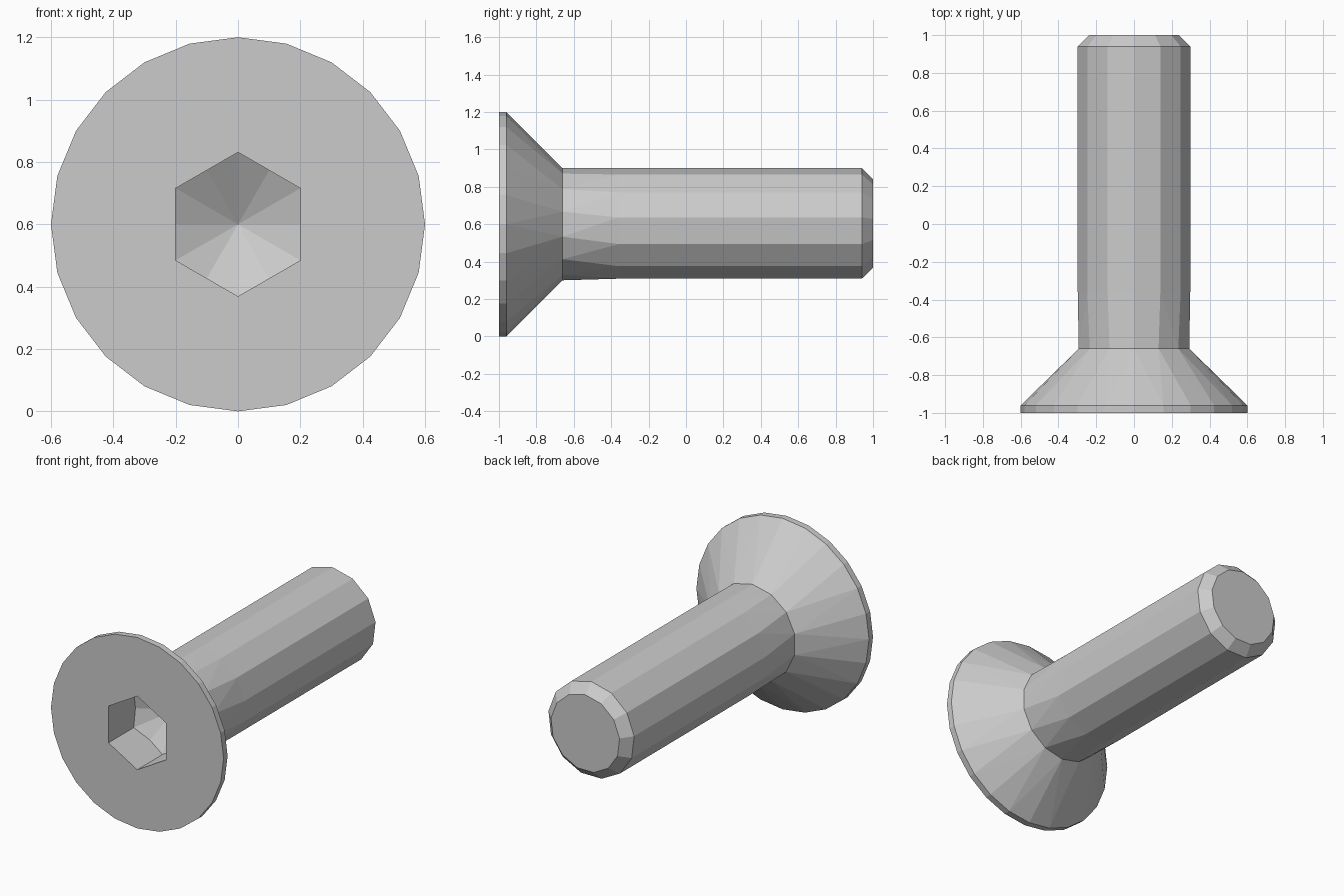
import bpy, bmesh
from math import sin, cos, pi

if "Cube" in bpy.data.objects:
    bpy.data.objects.remove(bpy.data.objects["Cube"])

bm = bmesh.new()
CZ = 0.6  # height of the screw axis


def ring(n, r, y):
    """Ring of n points about the y axis, first point at the top."""
    return [bm.verts.new((r * sin(2 * pi * i / n), y, CZ + r * cos(2 * pi * i / n)))
            for i in range(n)]


def skin(a, b):
    """Join two rings, which may have different point counts."""
    na, nb = len(a), len(b)
    if na == nb:
        for i in range(na):
            j = (i + 1) % na
            bm.faces.new((a[i], a[j], b[j], b[i]))
        return
    i = j = 0
    while i < na or j < nb:
        if j >= nb or (i < na and (i + 0.5) / na <= (j + 0.5) / nb):
            bm.faces.new((a[i % na], a[(i + 1) % na], b[j % nb]))
            i += 1
        else:
            bm.faces.new((a[i % na], b[(j + 1) % nb], b[j % nb]))
            j += 1


# Hex socket: conical floor, straight walls, mouth
HEX = 0.231
floor_ring = ring(12, HEX, -0.75)
for p in floor_ring[1::2]:  # middles of the flats
    p.co.x *= cos(pi / 6)
    p.co.z = CZ + (p.co.z - CZ) * cos(pi / 6)
    p.co.y += 0.018
apex = bm.verts.new((0, -0.617, CZ))
for i in range(12):
    bm.faces.new((apex, floor_ring[i], floor_ring[(i + 1) % 12]))

# Mouth, flat head face, countersunk cone, neck, shaft, end chamfer
rings = [floor_ring, ring(6, HEX, -1.0)]
for n, r, y in [(24, 0.6, -1.0), (24, 0.6, -0.96), (14, 0.3, -0.66),
                (13, 0.3, -0.36), (13, 0.3, 0.94), (13, 0.24, 1.0)]:
    rings.append(ring(n, r, y))
for a, b in zip(rings, rings[1:]):
    skin(a, b)
bm.faces.new(rings[-1])

bmesh.ops.recalc_face_normals(bm, faces=bm.faces[:])
mesh = bpy.data.meshes.new("countersunk_screw")
bm.to_mesh(mesh)
bm.free()
obj = bpy.data.objects.new("countersunk_screw", mesh)
bpy.context.collection.objects.link(obj)
